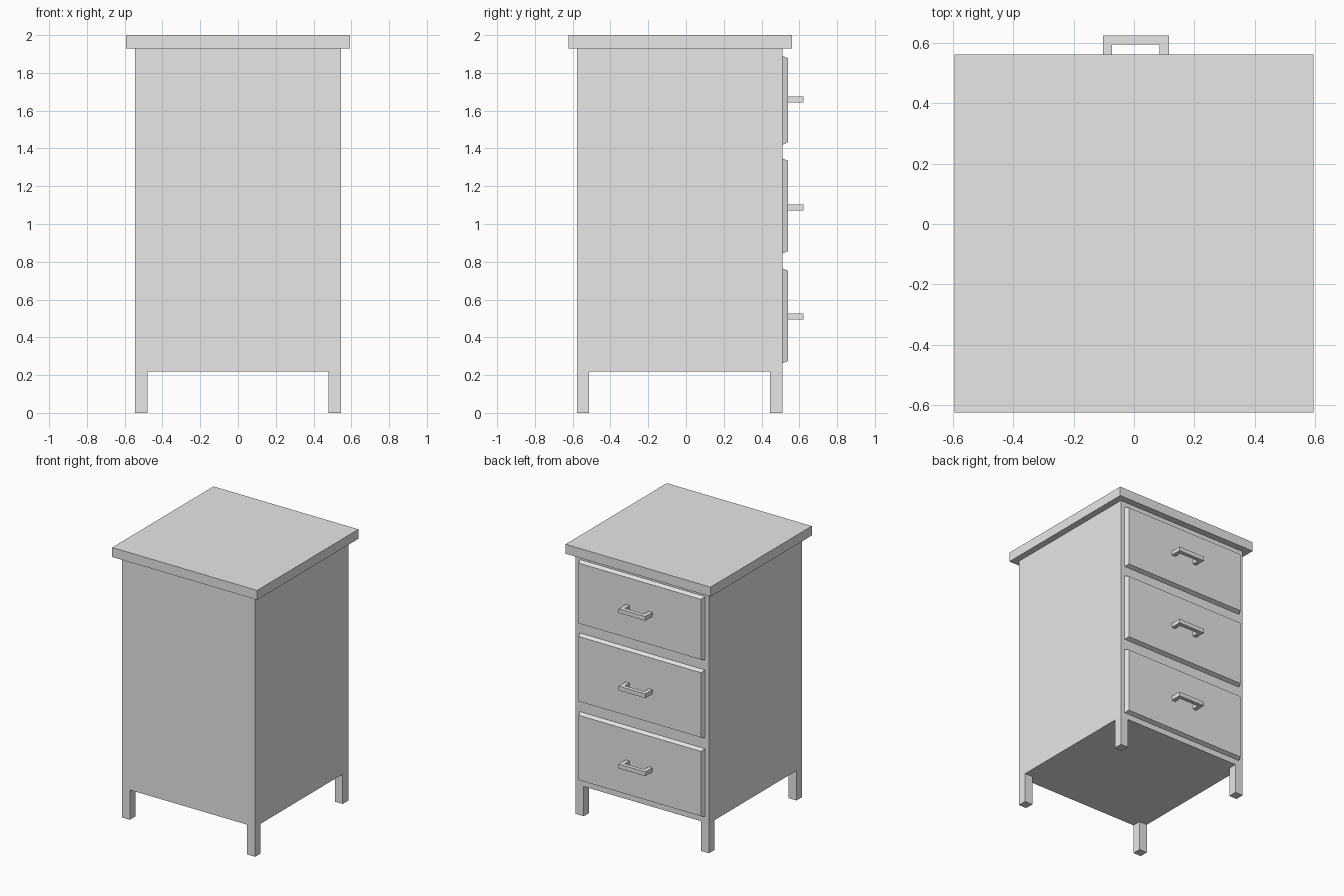
import bpy
import bmesh

if "Cube" in bpy.data.objects:
    bpy.data.objects.remove(bpy.data.objects["Cube"], do_unlink=True)

GREY = (0.8, 0.8, 0.8, 1.0)
grey = bpy.data.materials.new("light grey")
grey.use_nodes = True
grey.diffuse_color = GREY
grey.node_tree.nodes["Principled BSDF"].inputs["Base Color"].default_value = GREY


def finish(name, bm):
    bmesh.ops.recalc_face_normals(bm, faces=bm.faces)
    mesh = bpy.data.meshes.new(name)
    bm.to_mesh(mesh)
    bm.free()
    mesh.materials.append(grey)
    obj = bpy.data.objects.new(name, mesh)
    bpy.context.collection.objects.link(obj)
    return obj


def box(name, low, high, inset=0.0):
    """Box between two corners; inset shrinks its +y face."""
    bm = bmesh.new()
    bmesh.ops.create_cube(bm, size=1)
    for v in bm.verts:
        outer = v.co.y > 0
        for i in range(3):
            sign = 1 if v.co[i] > 0 else -1
            v.co[i] = high[i] if sign > 0 else low[i]
            if outer and i != 1:
                v.co[i] -= sign * inset
    return finish(name, bm)


def handle(name, z):
    """U-shaped pull: flat profile extruded upward."""
    x0, x1, y0, y1, t = -0.103, 0.115, 0.54, 0.623, 0.03
    outline = [(x0, y0), (x0, y1), (x1, y1), (x1, y0),
               (x1 - t, y0), (x1 - t, y1 - t), (x0 + t, y1 - t), (x0 + t, y0)]
    bm = bmesh.new()
    face = bm.faces.new([bm.verts.new((x, y, z)) for x, y in outline])
    top = bmesh.ops.extrude_face_region(bm, geom=[face])["geom"]
    verts = [g for g in top if isinstance(g, bmesh.types.BMVert)]
    bmesh.ops.translate(bm, verts=verts, vec=(0, 0, 0.031))
    return finish(name, bm)


# Cabinet body and overhanging top
half, back, front, floor = 0.545, -0.578, 0.51, 0.22
box("cabinet_body", (-half, back, floor), (half, front, 1.93))
box("table_top", (-0.593, -0.623, 1.93), (0.593, 0.56, 2.0))

# Four square legs flush with the corners
leg = 0.065
for side, x in (("right", -half), ("left", half - leg)):
    for end, y in (("plain", back), ("drawer", front - leg)):
        box(f"{side}_{end}_side_leg", (x, y, 0), (x + leg, y + leg, floor))

# Drawer fronts with chamfered rims, and their handles
drawers = (("lower", 0.262, 0.765, 0.495),
           ("middle", 0.844, 1.347, 1.072),
           ("upper", 1.42, 1.89, 1.644))
for label, bottom, top, grip in drawers:
    box(f"{label}_drawer_front", (-0.512, front, bottom), (0.512, 0.54, top), 0.012)
    handle(f"{label}_drawer_handle", grip)
